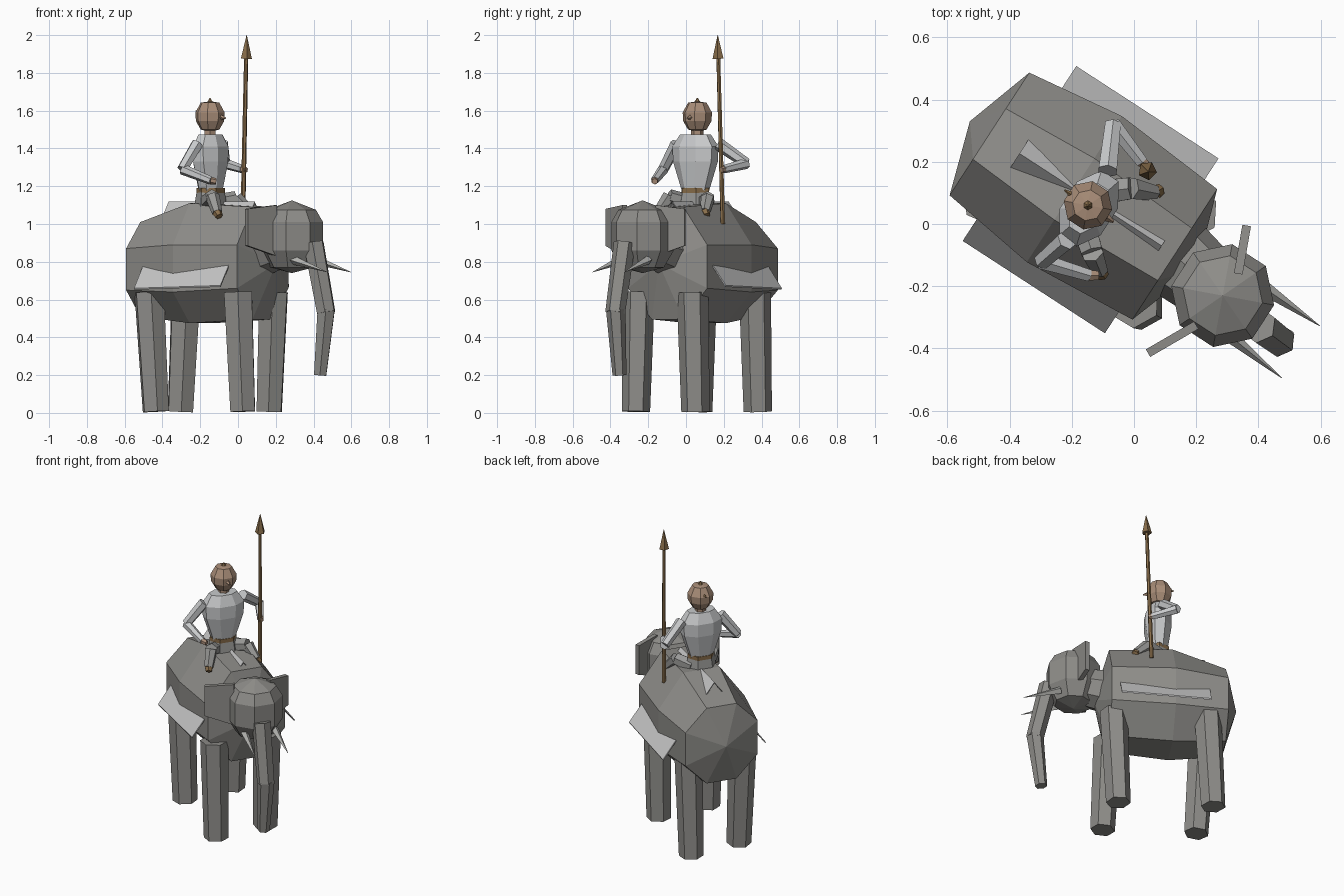
import bpy, bmesh, math
from mathutils import Vector, Matrix

if "Cube" in bpy.data.objects:
    bpy.data.objects.remove(bpy.data.objects["Cube"])

def mat(name, r, g, b):
    m = bpy.data.materials.new(name)
    m.diffuse_color = (r, g, b, 1)
    m.use_nodes = True
    m.node_tree.nodes["Principled BSDF"].inputs["Base Color"].default_value = m.diffuse_color
    return m

HIDE = mat("grey_hide", .27, .265, .25)
IVORY = mat("ivory", .45, .45, .43)
CLOTH = mat("pale_cloth", .56, .56, .56)
STEEL = mat("pale_shirt", .58, .59, .60)
TROUSER = mat("grey_trousers", .32, .32, .31)
SKIN = mat("tan_skin", .40, .27, .19)
WOOD = mat("brown_wood", .25, .155, .07)

# The animal's heading: U forward, V to its left
A = math.radians(-33)
U = Vector((math.cos(A), math.sin(A), 0))
V = Vector((-math.sin(A), math.cos(A), 0))
C = Vector((-.15, .085, 0))

def loc(u, v, z, origin=C):
    return origin + U * u + V * v + Vector((0, 0, z))

def finish(name, bm, m):
    bmesh.ops.recalc_face_normals(bm, faces=bm.faces)
    me = bpy.data.meshes.new(name)
    bm.to_mesh(me)
    bm.free()
    me.materials.append(m)
    ob = bpy.data.objects.new(name, me)
    bpy.context.collection.objects.link(ob)
    return ob

def loft(name, rings, m, start=None, end=None):
    """Skin rings of points, closing each end with a point or a cap."""
    bm = bmesh.new()
    vs = [[bm.verts.new(p) for p in r] for r in rings]
    n = len(vs[0])
    for a, b in zip(vs, vs[1:]):
        for i in range(n):
            j = (i + 1) % n
            bm.faces.new((a[i], a[j], b[j], b[i]))
    for ring, tip in ((vs[0], start), (vs[-1], end)):
        if tip is None:
            bm.faces.new(ring)
        else:
            t = bm.verts.new(tip)
            for i in range(n):
                bm.faces.new((ring[i], ring[(i + 1) % n], t))
    return finish(name, bm, m)

def limb(name, p, q, r1, r2, m, n=6):
    """Tapered prism from p to q."""
    p, q = Vector(p), Vector(q)
    d = q - p
    bm = bmesh.new()
    M = Matrix.Translation((p + q) / 2) @ d.to_track_quat('Z', 'Y').to_matrix().to_4x4()
    bmesh.ops.create_cone(bm, cap_ends=True, segments=n, radius1=r1, radius2=r2,
                          depth=d.length, matrix=M)
    return finish(name, bm, m)

def oval(origin, a, b, z, n=8):
    """Level ring, a wide across and b deep along the heading."""
    return [loc(b * math.cos(t), a * math.sin(t), z, origin)
            for t in (2 * math.pi * (i + .5) / n for i in range(n))]

# Body: three octagonal sections with pointed ends
def section(u, w, t, z0, z1, z2, z3):
    pts = [(t, z3), (w, z2), (w, z1), (t, z0)]
    pts += [(-v, z) for v, z in reversed(pts)]
    return [loc(u, v, z) for v, z in pts]

loft("body", [section(-.375, .235, .097, .51, .65, .87, 1.01),
              section(-.05, .28, .118, .475, .64, .89, 1.11),
              section(.335, .25, .1, .495, .66, .89, 1.09)],
     HIDE, loc(-.45, 0, .77), loc(.42, 0, .79))

# Four legs
for name, top, bot in (("front_right_leg", (0, -.25), (.025, -.265)),
                       ("front_left_leg", (.188, .035), (.165, .05)),
                       ("rear_right_leg", (-.47, .08), (-.435, .065)),
                       ("rear_left_leg", (-.275, .365), (-.305, .38))):
    limb(name, (*bot, .007), (*top, .64), .075, .085, HIDE)

# Head, a lathed faceted ball
H = Vector((.285, -.23, 0))
loft("animal_head", [oval(H, r, r, z) for r, z in
                     ((.13, 1.075), (.168, 1.01), (.168, .86), (.115, .77))],
     HIDE, H + Vector((0, 0, 1.125)), H + Vector((0, 0, .74)))
limb("animal_neck", loc(.3, 0, .85), H + Vector((0, 0, .9)), .14, .11, HIDE, 8)

# Ears: thin slabs
for name, outer, inner in (("right_ear", (.045, -.415), (.2, -.325)),
                           ("left_ear", (.362, -.005), (.335, -.16))):
    o, i = Vector((*outer, 0)), Vector((*inner, 0))
    side = (o - i).normalized().cross(Vector((0, 0, 1))) * .014
    quad = [o + Vector((0, 0, 1.08)), o + Vector((0, 0, .885)),
            i + Vector((0, 0, .83)), i + Vector((0, 0, 1.1))]
    loft(name, [[p + side for p in quad], [p - side for p in quad]], HIDE)

# Trunk and tusks
limb("upper_trunk", (.4, -.325, .9), (.467, -.375, .53), .058, .053, HIDE)
limb("lower_trunk", (.467, -.372, .55), (.435, -.352, .2), .052, .037, HIDE)
limb("left_tusk", (.41, -.2, .81), (.598, -.328, .745), .024, .001, IVORY, 4)
limb("right_tusk", (.29, -.345, .81), (.475, -.495, .745), .024, .001, IVORY, 4)

# Saddle cloth: a tent-shaped sheet over the back
tent = [(-.335, .675), (0, 1.118), (.335, .675)]
outline = tent + [(v * .99, z - .008) for v, z in reversed(tent)]
loft("saddle_cloth", [[loc(u, v, z - (.015 if abs(v) > .1 and u < 0 else 0))
                       for v, z in outline] for u in (-.26, .285)], CLOTH)

# Rider's torso, hips and belt
T = Vector((-.145, .05, 0))
loft("torso", [oval(T, a, b, z) for a, b, z in
               ((.075, .06, 1.17), (.13, .085, 1.33), (.135, .085, 1.41), (.09, .055, 1.475))], STEEL)
loft("hips", [oval(T, a, b, z, 6) for a, b, z in ((.1, .085, 1.08), (.085, .068, 1.18))], TROUSER)
loft("belt", [oval(T, .087, .071, z, 6) for z in (1.165, 1.19)], WOOD)

# Rider's head, nose and cap
R = Vector((-.148, .06, 0))
limb("neck", R + Vector((0, 0, 1.46)), R + Vector((0, 0, 1.52)), .033, .033, SKIN)
loft("rider_head", [oval(R, r, r, z) for r, z in
                    ((.05, 1.5), (.076, 1.545), (.079, 1.59), (.05, 1.642))],
     SKIN, R + Vector((0, 0, 1.488)), R + Vector((0, 0, 1.65)))
limb("nose", loc(.065, 0, 1.565, R), loc(.098, 0, 1.56, R), .016, .004, SKIN, 4)
limb("cap_knob", R + Vector((0, 0, 1.64)), R + Vector((0, 0, 1.666)), .02, .003, WOOD)
limb("cap_peak", loc(-.05, 0, 1.6, R), loc(-.09, 0, 1.597, R), .012, .003, WOOD, 4)

# Arms, legs, hands and feet
joints = {
    "right": (((-.215, -.05, 1.425), (-.295, -.12, 1.29), (-.145, -.165, 1.23), (-.115, -.165, 1.225)),
              ((-.17, .02, 1.11), (-.135, -.09, 1.145), (-.11, -.15, 1.06), (-.1, -.165, 1.04))),
    "left": (((-.085, .17, 1.425), (-.068, .32, 1.32), (.025, .2, 1.29), (.042, .185, 1.285)),
             ((-.12, .1, 1.11), (-.01, .115, 1.135), (.065, .1, 1.065), (.083, .11, 1.045))),
}
for side, (arm, leg) in joints.items():
    limb(side + "_upper_arm", arm[0], arm[1], .034, .029, STEEL)
    limb(side + "_forearm", arm[1], arm[2], .029, .022, STEEL)
    limb(side + "_hand", arm[2], arm[3], .02, .016, SKIN)
    limb(side + "_thigh", leg[0], leg[1], .045, .04, TROUSER)
    limb(side + "_shin", leg[1], leg[2], .038, .028, TROUSER)
    limb(side + "_foot", leg[2], leg[3], .026, .02, WOOD)

# Spear
limb("spear_shaft", (.025, .195, 1.0), (.043, .171, 1.88), .013, .011, WOOD)
limb("spear_head", (.043, .171, 1.875), (.046, .168, 2.0), .031, .001, WOOD, 5)
